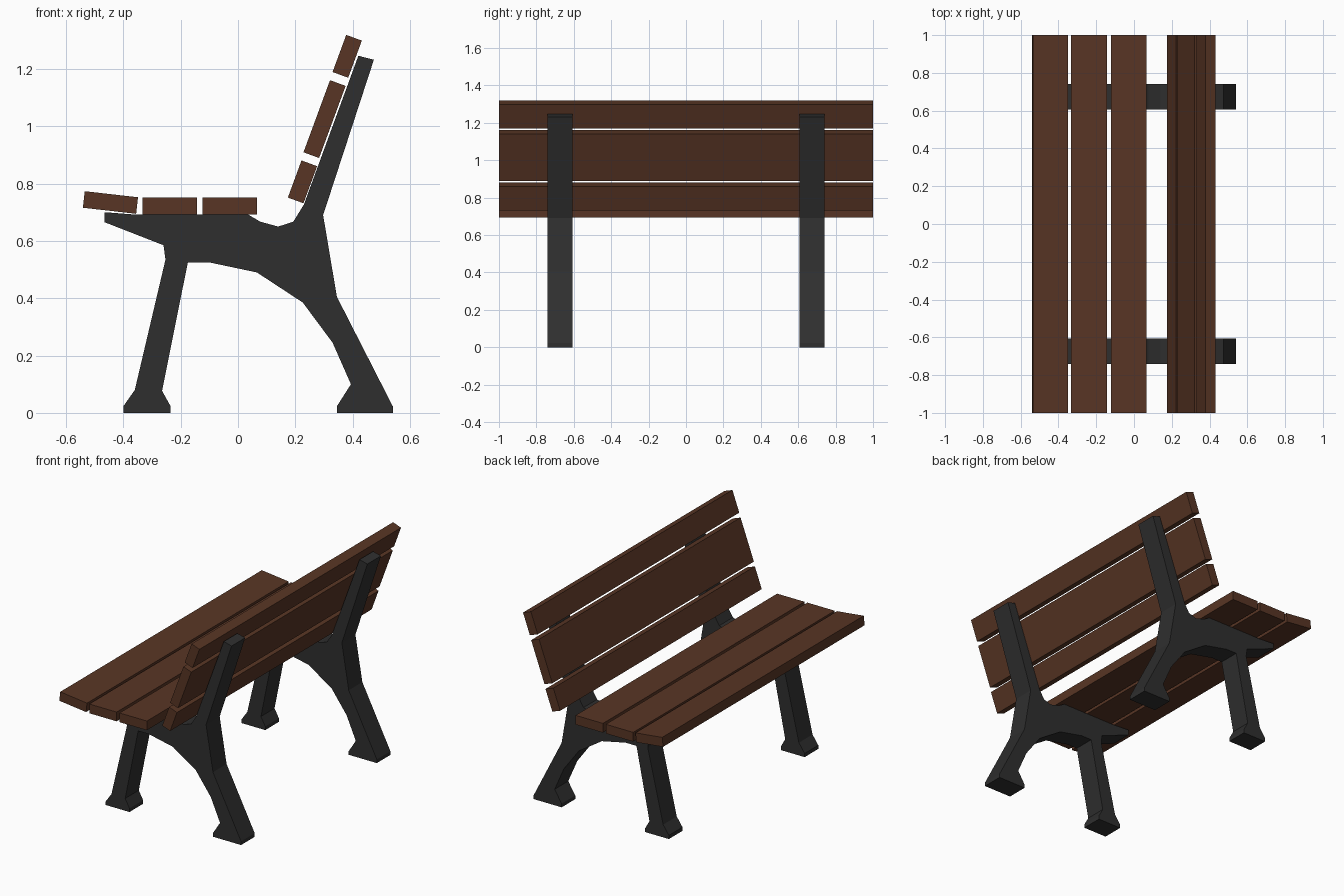
import bpy, bmesh, math
from mathutils import Matrix

default = bpy.data.objects.get("Cube")
if default:
    bpy.data.objects.remove(default, do_unlink=True)


def make_material(name, rgb):
    mat = bpy.data.materials.new(name)
    mat.use_nodes = True
    colour = (*rgb, 1.0)
    mat.diffuse_color = colour
    mat.node_tree.nodes["Principled BSDF"].inputs["Base Color"].default_value = colour
    return mat


wood = make_material("brown wood", (0.098, 0.036, 0.018))
iron = make_material("dark iron", (0.028, 0.028, 0.028))


def add_object(name, bm, mat):
    bmesh.ops.recalc_face_normals(bm, faces=bm.faces)
    mesh = bpy.data.meshes.new(name)
    bm.to_mesh(mesh)
    bm.free()
    mesh.materials.append(mat)
    obj = bpy.data.objects.new(name, mesh)
    bpy.context.collection.objects.link(obj)
    return obj


def add_slat(name, x, z, width, tilt):
    """Full-length plank; tilt is its lean about the long axis in degrees."""
    bm = bmesh.new()
    bmesh.ops.create_cube(bm, size=1)
    size = Matrix.Diagonal((width, 2.0, 0.058, 1))
    turn = Matrix.Rotation(math.radians(tilt), 4, "Y")
    bm.transform(Matrix.Translation((x, 0, z)) @ turn @ size)
    return add_object(name, bm, wood)


# Seat slats, the front one dipping toward the seat
add_slat("seat_slat_front", -0.445, 0.734, 0.187, 6.5)
add_slat("seat_slat_middle", -0.238, 0.722, 0.19, 0)
add_slat("seat_slat_rear", -0.028, 0.722, 0.19, 0)

# Backrest slats, all on one leaning plane
add_slat("back_slat_lower", 0.225, 0.806, 0.138, -69.8)
add_slat("back_slat_middle", 0.302, 1.025, 0.268, -69.8)
add_slat("back_slat_upper", 0.381, 1.244, 0.138, -69.8)

# Side profile of the cast support (x, z)
front_leg = [(-0.235, 0), (-0.4, 0), (-0.4, 0.023), (-0.36, 0.08),
             (-0.253, 0.535), (-0.26, 0.585)]
seat_rest = [(-0.465, 0.665), (-0.465, 0.7), (-0.36, 0.692), (0.035, 0.692),
             (0.078, 0.667), (0.14, 0.65), (0.193, 0.667), (0.23, 0.727)]
back_post = [(0.42, 1.246), (0.474, 1.232), (0.297, 0.69)]
rear_leg = [(0.345, 0.405), (0.54, 0.023), (0.54, 0), (0.345, 0),
            (0.345, 0.023), (0.394, 0.1), (0.33, 0.245), (0.226, 0.385)]
arch = [(0.066, 0.49), (-0.1, 0.525), (-0.175, 0.525), (-0.265, 0.077),
        (-0.235, 0.023)]
profile = front_leg + seat_rest + back_post + rear_leg + arch

# One support near each end
for name, y in (("support_right", -0.741), ("support_left", 0.606)):
    bm = bmesh.new()
    face = bm.faces.new([bm.verts.new((x, y, z)) for x, z in profile])
    grown = bmesh.ops.extrude_face_region(bm, geom=[face], use_keep_orig=True)
    verts = [v for v in grown["geom"] if isinstance(v, bmesh.types.BMVert)]
    bmesh.ops.translate(bm, verts=verts, vec=(0, 0.135, 0))
    add_object(name, bm, iron)
